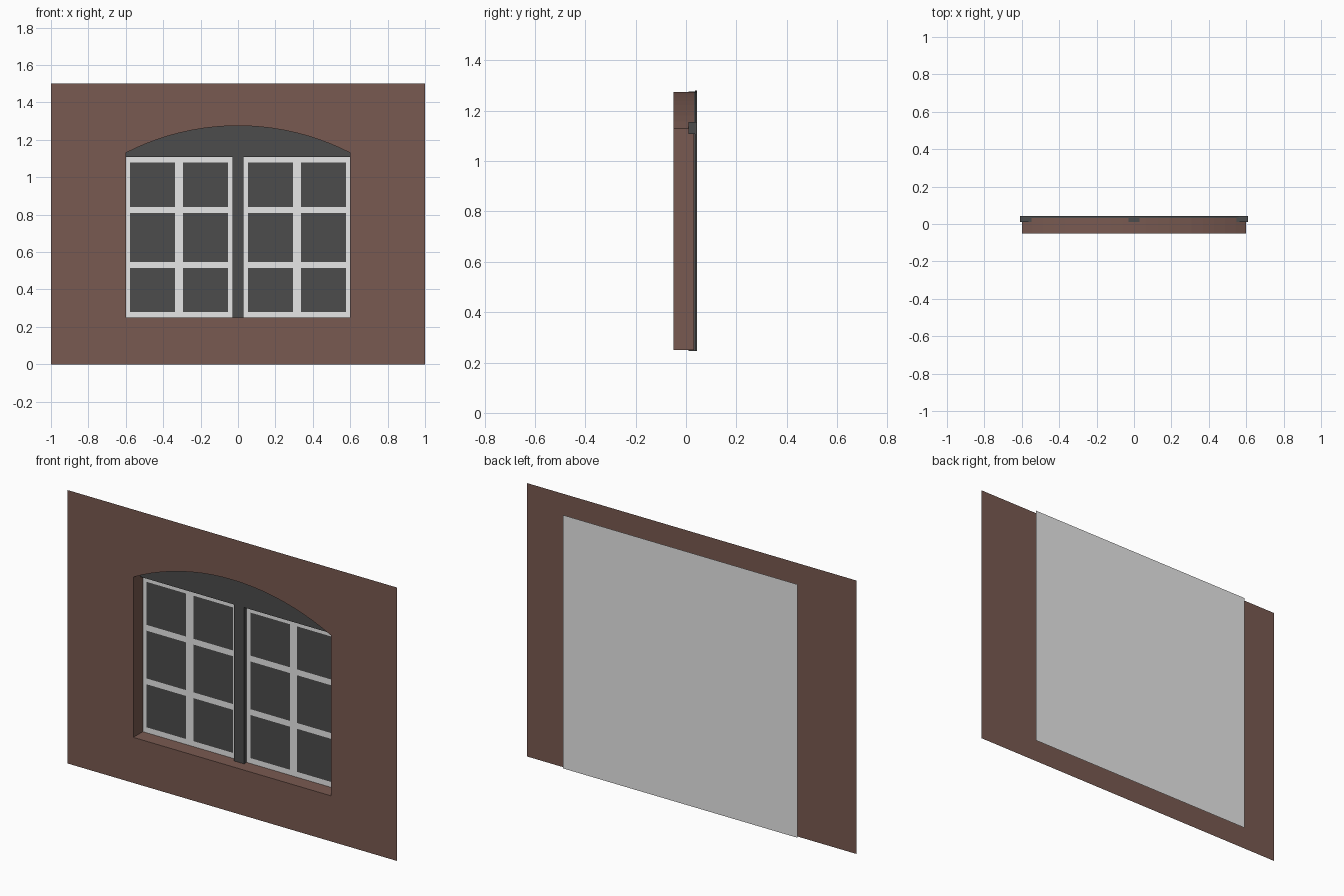
import bpy, bmesh, math

if "Cube" in bpy.data.objects:
    bpy.data.objects.remove(bpy.data.objects["Cube"])

def material(name, rgb):
    m = bpy.data.materials.new(name)
    m.diffuse_color = (*rgb, 1)
    m.use_nodes = True
    m.node_tree.nodes["Principled BSDF"].inputs["Base Color"].default_value = m.diffuse_color
    return m

BROWN = material("brown_wall", (0.191, 0.102, 0.082))
DARK = material("dark_grey", (0.072, 0.072, 0.072))
LIGHT = material("light_grey", (0.8, 0.8, 0.8))

def finish(name, bm, *mats):
    bmesh.ops.remove_doubles(bm, verts=bm.verts, dist=1e-5)
    me = bpy.data.meshes.new(name)
    bm.to_mesh(me)
    bm.free()
    for m in mats:
        me.materials.append(m)
    ob = bpy.data.objects.new(name, me)
    bpy.context.collection.objects.link(ob)
    return ob

def face(bm, pts):
    return bm.faces.new([bm.verts.new(p) for p in pts])

def prism(name, outline, y0, y1, mat):
    """Extrude an x-z outline from y0 to y1."""
    bm = bmesh.new()
    f = face(bm, [(x, y0, z) for x, z in outline])
    ext = bmesh.ops.extrude_face_region(bm, geom=[f], use_keep_orig=True)
    for v in ext["geom"]:
        if isinstance(v, bmesh.types.BMVert):
            v.co.y = y1
    bmesh.ops.recalc_face_normals(bm, faces=bm.faces)
    return finish(name, bm, mat)

def rect(x0, x1, z0, z1):
    return [(x0, z0), (x1, z0), (x1, z1), (x0, z1)]

def arch(half, spring, rise, n=20):
    """Points of a shallow circular arch, left to right."""
    r = (half * half + rise * rise) / (2 * rise)
    a = math.asin(half / r)
    return [(r * math.sin(t), spring + rise - r + r * math.cos(t))
            for t in (-a + 2 * a * i / n for i in range(n + 1))]

W, SILL, SPRING, RISE = 0.6, 0.25, 1.13, 0.145
FRONT, REVEAL = -0.05, 0.032
top = arch(W, SPRING, RISE)

# wall sheet around the arched opening
bm = bmesh.new()
for s in (-1, 1):
    q = [(s, FRONT, 0), (s * W, FRONT, 0), (s * W, FRONT, 1.5), (s, FRONT, 1.5)]
    face(bm, q if s < 0 else q[::-1])
face(bm, [(x, FRONT, z) for x, z in rect(-W, W, 0, SILL)])
for (xa, za), (xb, zb) in zip(top, top[1:]):
    face(bm, [(xa, FRONT, za), (xb, FRONT, zb), (xb, FRONT, 1.5), (xa, FRONT, 1.5)])
# reveal lining the opening
loop = [(-W, SILL)] + top + [(W, SILL)]
for (xa, za), (xb, zb) in zip(loop, loop[1:] + loop[:1]):
    face(bm, [(xa, FRONT, za), (xa, REVEAL, za), (xb, REVEAL, zb), (xb, FRONT, zb)])
finish("wall", bm, BROWN)

# glazing sheet: light bars with dark panes
half_x = [0.03, 0.053, 0.294, 0.337, 0.578, 0.6]
zs = [0.25, 0.28, 0.516, 0.548, 0.81, 0.842, 1.078, 1.11]
for side, name in ((-1, "left_window"), (1, "right_window")):
    bm = bmesh.new()
    xs = sorted(side * x for x in half_x)
    for i in range(len(xs) - 1):
        for j in range(len(zs) - 1):
            f = face(bm, [(x, REVEAL, z) for x, z in rect(xs[i], xs[i + 1], zs[j], zs[j + 1])])
            f.material_index = 1 if i % 2 and j % 2 else 0
    finish(name, bm, LIGHT, DARK)

# dark frame parts
outer = [(-0.61, 0.245)] + arch(0.61, SPRING, 0.15) + [(0.61, 0.245)]
prism("window_backing", outer, 0.035, 0.043, DARK)
prism("arch_panel", top, 0.01, 0.036, DARK)
prism("lintel", rect(-0.61, 0.61, 1.108, 1.155), 0.01, 0.043, DARK)
prism("centre_post", rect(-0.03, 0.03, 0.245, 1.277), 0.01, 0.043, DARK)

# plain sheet behind the window
bm = bmesh.new()
face(bm, [(x, 0.05, z) for x, z in rect(-0.713, 0.713, 0.05, 1.44)][::-1])
finish("back_sheet", bm, LIGHT)
